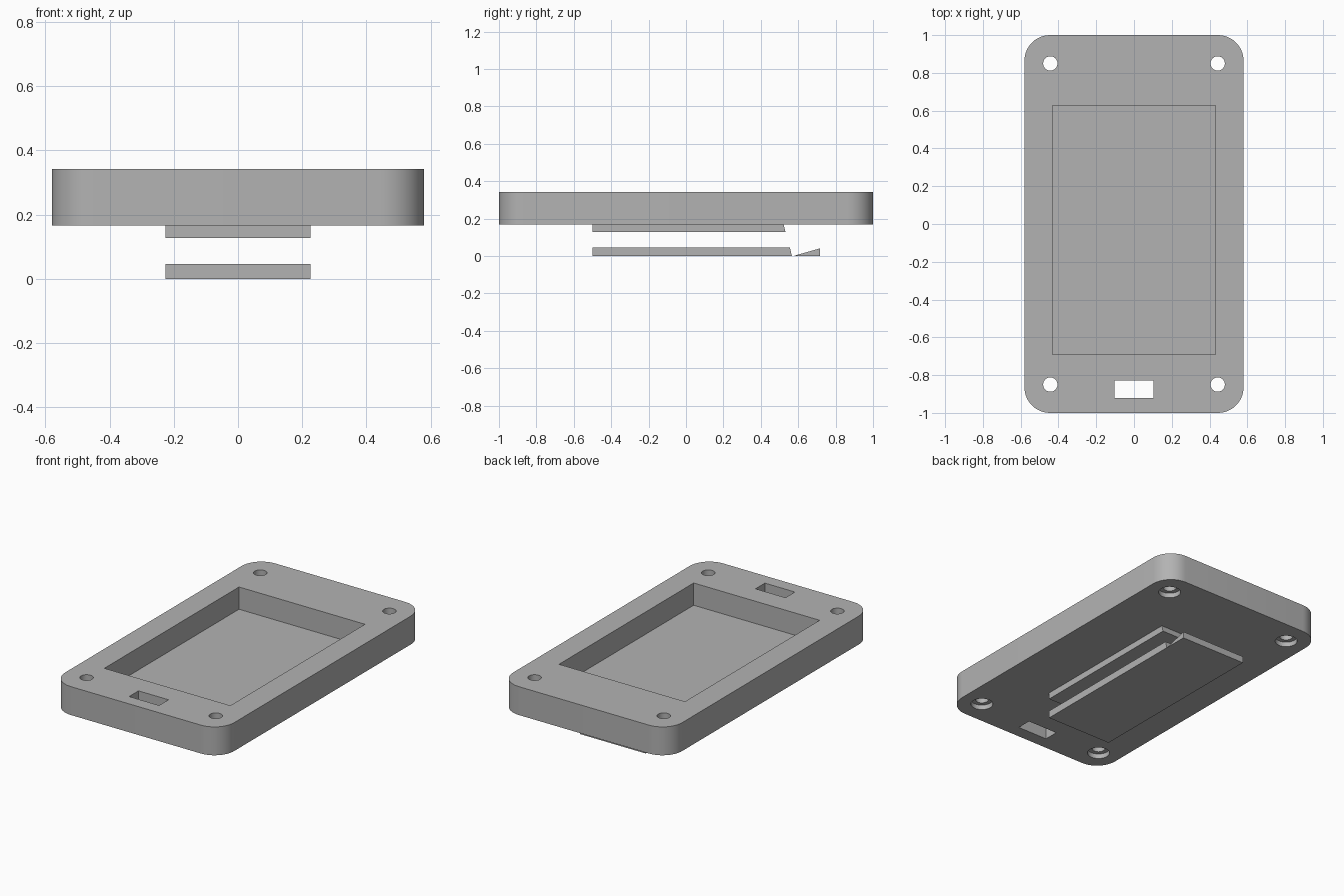
import bpy, bmesh, math
from mathutils import Matrix, Vector

cube = bpy.data.objects.get("Cube")
if cube:
    bpy.data.objects.remove(cube, do_unlink=True)

grey = bpy.data.materials.new("plain grey")
grey.use_nodes = True
COLOUR = (0.45, 0.45, 0.45, 1)
grey.diffuse_color = COLOUR
grey.node_tree.nodes["Principled BSDF"].inputs["Base Color"].default_value = COLOUR

BASE, TOP = 0.167, 0.343


def finish(name, bm, helper=False):
    bmesh.ops.recalc_face_normals(bm, faces=bm.faces)
    mesh = bpy.data.meshes.new(name)
    bm.to_mesh(mesh)
    bm.free()
    mesh.materials.append(grey)
    ob = bpy.data.objects.new(name, mesh)
    bpy.context.collection.objects.link(ob)
    if helper:
        ob.hide_render = True
        ob.hide_set(True)
    return ob


def prism(bm, points, offset):
    """Extrude a flat outline along an offset."""
    face = bm.faces.new([bm.verts.new(p) for p in points])
    ext = bmesh.ops.extrude_face_region(bm, geom=[face], use_keep_orig=True)
    moved = [v for v in ext["geom"] if isinstance(v, bmesh.types.BMVert)]
    bmesh.ops.translate(bm, verts=moved, vec=Vector(offset))


def box(bm, x, y0, y1, z0, z1):
    prism(bm, [(-x, y0, z0), (x, y0, z0), (x, y1, z0), (-x, y1, z0)], (0, 0, z1 - z0))


def cylinder(bm, x, y, r, z0, z1):
    bmesh.ops.create_cone(bm, cap_ends=True, segments=40, radius1=r, radius2=r,
                          depth=z1 - z0, matrix=Matrix.Translation((x, y, (z0 + z1) / 2)))


def cut(target, cutter):
    mod = target.modifiers.new(cutter.name, "BOOLEAN")
    mod.operation = "DIFFERENCE"
    mod.solver = "EXACT"
    mod.object = cutter


# Case with rounded corners
R, W, L, STEPS = 0.135, 0.58, 1.0, 12
outline = []
for quarter, (sx, sy) in enumerate([(1, 1), (-1, 1), (-1, -1), (1, -1)]):
    for i in range(STEPS + 1):
        a = math.pi / 2 * (quarter + i / STEPS)
        outline.append((sx * (W - R) + R * math.cos(a), sy * (L - R) + R * math.sin(a), BASE))
bm = bmesh.new()
prism(bm, outline, (0, 0, TOP - BASE))
case = finish("case", bm)

# Pocket and through slot
bm = bmesh.new()
box(bm, 0.432, -0.692, 0.627, 0.205, 0.5)
cut(case, finish("pocket_cutter", bm, True))
bm = bmesh.new()
box(bm, 0.103, -0.92, -0.828, 0, 0.5)
cut(case, finish("slot_cutter", bm, True))

# Screw holes, counterbored underneath
for name, r, z0, z1 in [("hole_cutter", 0.038, 0.05, 0.5),
                        ("counterbore_cutter", 0.064, 0.06, BASE + 0.03)]:
    bm = bmesh.new()
    for sx in (-1, 1):
        for sy in (-1, 1):
            cylinder(bm, sx * 0.443, sy * 0.85, r, z0, z1)
    cut(case, finish(name, bm, True))


# Plates under the case, drawn as side profiles
def plate(name, profile):
    bm = bmesh.new()
    prism(bm, [(-0.226, y, z) for y, z in profile], (0.452, 0, 0))
    return finish(name, bm)


plate("upper_plate", [(-0.5, 0.127), (0.532, 0.127), (0.522, BASE), (-0.5, BASE)])
plate("lower_plate", [(-0.5, 0), (0.717, 0), (0.717, 0.041), (0.578, 0.001),
                      (0.566, 0.001), (0.555, 0.046), (-0.5, 0.046)])

# Smooth the rounded walls and keep the edges sharp
bpy.ops.object.select_all(action="DESELECT")
bpy.context.view_layer.objects.active = case
case.select_set(True)
for mod in list(case.modifiers):
    bpy.ops.object.modifier_apply(modifier=mod.name)
bpy.ops.object.shade_smooth_by_angle(angle=math.radians(30))
for ob in list(bpy.data.objects):
    if ob.name.endswith("_cutter"):
        bpy.data.objects.remove(ob, do_unlink=True)
